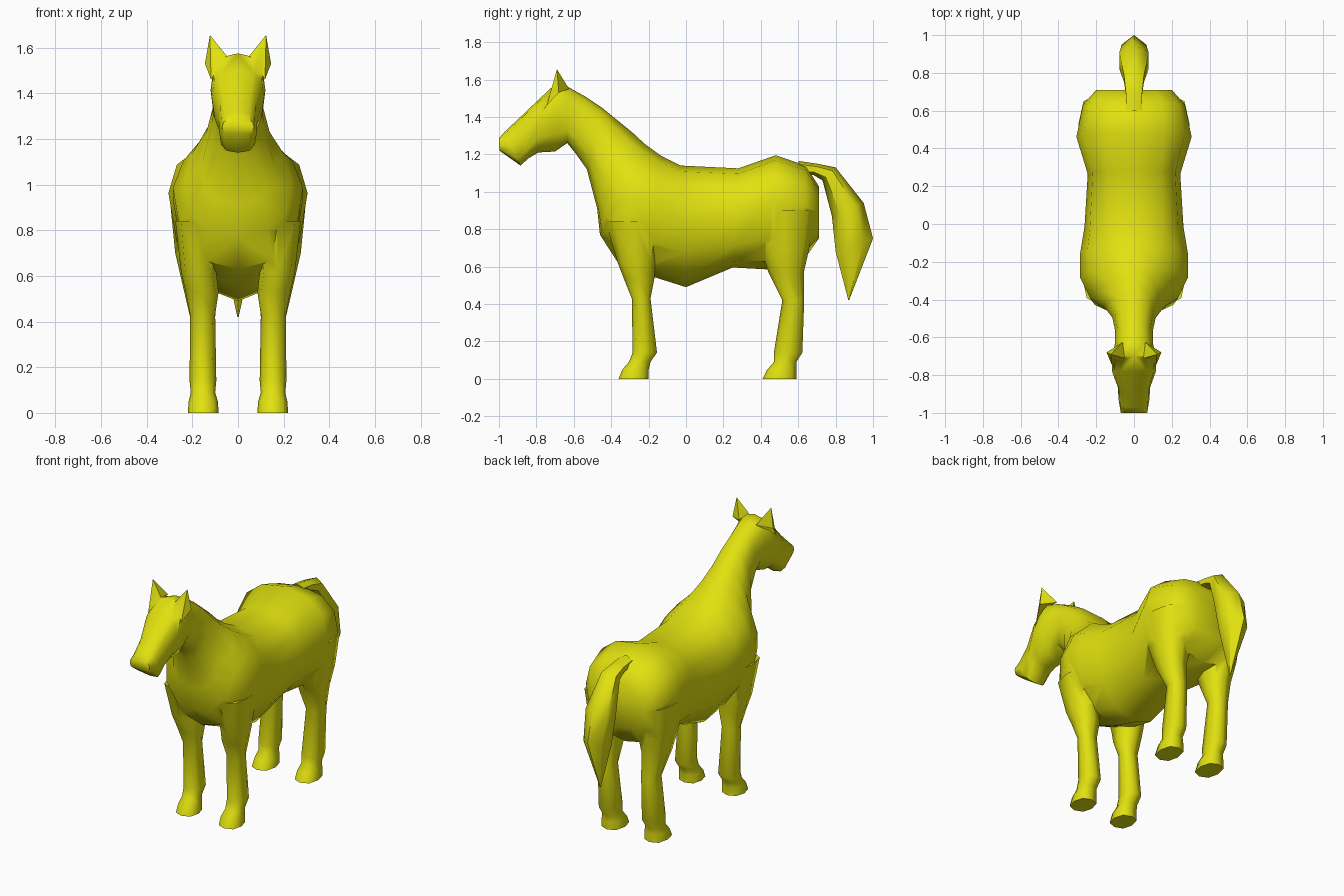
import bpy, bmesh, math

coat = bpy.data.materials.new("yellow coat")
coat.diffuse_color = (0.75, 0.75, 0.005, 1)


def spow(v, e):
    return math.copysign(abs(v) ** e, v)


def section(a, b, w, m=0.5, et=0.85, eb=0.85, cx=0.0, n=12):
    """Ring from a to b (y, z points), half width w, widest at fraction m from b."""
    pts = []
    for i in range(n):
        t = 2 * math.pi * i / n
        s, c = math.sin(t), math.cos(t)
        e = et if c > 0 else eb
        f = m + (1 - m if c > 0 else m) * spow(c, e)
        pts.append((cx + w * spow(s, e), b[0] + (a[0] - b[0]) * f, b[1] + (a[1] - b[1]) * f))
    return pts


def loft(name, rings):
    bm = bmesh.new()
    loops = [[bm.verts.new(p) for p in r] for r in rings]
    n = len(loops[0])
    for p, q in zip(loops, loops[1:]):
        for i in range(n):
            j = (i + 1) % n
            bm.faces.new((p[i], p[j], q[j], q[i]))
    bm.faces.new(loops[0])
    bm.faces.new(loops[-1])
    bmesh.ops.recalc_face_normals(bm, faces=bm.faces)
    return finish(name, bm)


def finish(name, bm):
    me = bpy.data.meshes.new(name)
    bm.to_mesh(me)
    bm.free()
    me.materials.append(coat)
    ob = bpy.data.objects.new(name, me)
    bpy.context.collection.objects.link(ob)
    return ob


def smooth(ob, angle):
    bpy.ops.object.select_all(action='DESELECT')
    ob.select_set(True)
    bpy.context.view_layer.objects.active = ob
    bpy.ops.object.shade_smooth_by_angle(angle=math.radians(angle))


# torso, neck and head as one skin from rump to nose
body = loft("body", [section(*r) for r in (
    ((0.71, 1.03), (0.71, 0.75), 0.20, 0.5, 0.8, 0.8),
    ((0.64, 1.14), (0.62, 0.62), 0.27, 0.58, 0.85, 0.8),
    ((0.48, 1.195), (0.43, 0.585), 0.305, 0.62, 0.9, 0.85),
    ((0.28, 1.125), (0.25, 0.595), 0.245, 0.5, 0.8, 0.85),
    ((-0.03, 1.14), (0.0, 0.49), 0.262, 0.55, 0.8, 1.05),
    ((-0.13, 1.19), (-0.19, 0.55), 0.285, 0.6, 1.0, 0.9),
    ((-0.22, 1.255), (-0.37, 0.63), 0.285, 0.57, 1.2, 0.85),
    ((-0.29, 1.32), (-0.46, 0.77), 0.235, 0.42, 1.2, 0.85),
    ((-0.37, 1.385), (-0.475, 0.91), 0.16, 0.35, 1.0, 0.85),
    ((-0.45, 1.45), (-0.53, 1.12), 0.115, 0.45),
    ((-0.54, 1.51), (-0.59, 1.205), 0.10),
    ((-0.63, 1.56), (-0.635, 1.26), 0.10),
    ((-0.70, 1.575), (-0.70, 1.215), 0.12, 0.55, 0.75, 0.85),
    ((-0.78, 1.50), (-0.79, 1.21), 0.115, 0.6, 0.7, 0.85),
    ((-0.89, 1.395), (-0.84, 1.18), 0.085, 0.5, 0.7, 0.75),
    ((-0.97, 1.32), (-0.885, 1.14), 0.082, 0.5, 0.7, 0.7),
    ((-1.0, 1.285), (-0.998, 1.22), 0.07, 0.5, 0.6, 0.6),
)])

# leg stations: z, front y, back y, inner x, outer x
FRONT = ((0.84, -0.43, -0.12, 0.07, 0.275), (0.62, -0.365, -0.165, 0.095, 0.25),
         (0.53, -0.33, -0.17, 0.085, 0.23), (0.43, -0.29, -0.19, 0.10, 0.21),
         (0.14, -0.285, -0.155, 0.095, 0.212), (0.09, -0.305, -0.19, 0.10, 0.207),
         (0.05, -0.34, -0.20, 0.088, 0.216), (0.0, -0.36, -0.20, 0.085, 0.22))
HIND = ((0.90, 0.36, 0.69, 0.07, 0.295), (0.70, 0.40, 0.66, 0.07, 0.275),
        (0.57, 0.44, 0.63, 0.09, 0.245), (0.42, 0.515, 0.632, 0.10, 0.21),
        (0.14, 0.47, 0.622, 0.095, 0.212), (0.09, 0.47, 0.59, 0.10, 0.207),
        (0.05, 0.435, 0.59, 0.088, 0.216), (0.0, 0.41, 0.59, 0.085, 0.22))


def leg(name, stations, side):
    return loft(name, [section((y0, z), (y1, z), (x1 - x0) / 2, 0.5, 0.8, 0.8,
                               side * (x0 + x1) / 2, 8)
                       for z, y0, y1, x0, x1 in stations])


def ear(name, side):
    bm = bmesh.new()
    base = [bm.verts.new((side * x, y, z)) for x, y, z in (
        (0.05, -0.71, 1.565), (0.118, -0.745, 1.46), (0.145, -0.68, 1.53), (0.06, -0.625, 1.55))]
    tip = bm.verts.new((side * 0.123, -0.69, 1.655))
    for i in range(4):
        bm.faces.new((base[i], base[(i + 1) % 4], tip))
    bm.faces.new(base)
    bmesh.ops.recalc_face_normals(bm, faces=bm.faces)
    return finish(name, bm)


# legs and ears on both sides
parts = []
for side, word in ((-1, "left"), (1, "right")):
    parts += [leg(f"front_leg_{word}", FRONT, side), leg(f"hind_leg_{word}", HIND, side),
              ear(f"ear_{word}", side)]

# merge them into the body skin
for p in parts:
    mod = body.modifiers.new("join", 'BOOLEAN')
    mod.operation, mod.solver, mod.object = 'UNION', 'EXACT', p
    bpy.context.view_layer.objects.active = body
    bpy.ops.object.modifier_apply(modifier=mod.name)
    bpy.data.objects.remove(p)
smooth(body, 60)

# tail
tail = loft("tail", [section(a, b, w, 0.5, 1.0, 1.0, 0, 6) for a, b, w in (
    ((0.60, 1.165), (0.62, 1.09), 0.05),
    ((0.70, 1.15), (0.68, 1.09), 0.05),
    ((0.80, 1.13), (0.73, 1.06), 0.06),
    ((0.95, 0.94), (0.78, 0.87), 0.09),
    ((1.0, 0.75), (0.80, 0.68), 0.075),
    ((0.872, 0.42), (0.868, 0.42), 0.003))])
smooth(tail, 60)
